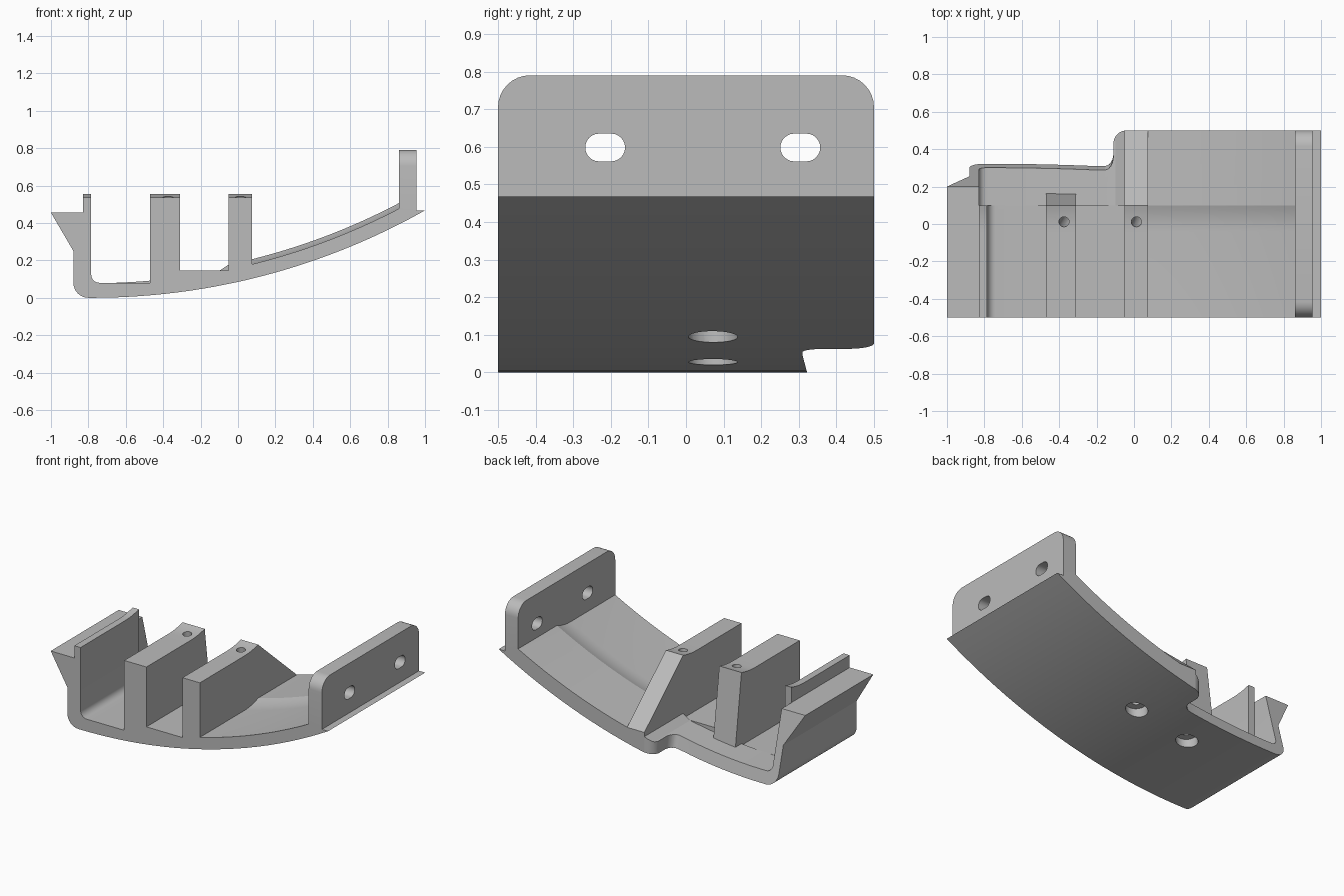
import bpy, bmesh, math
from mathutils import Vector

if "Cube" in bpy.data.objects:
    bpy.data.objects.remove(bpy.data.objects["Cube"], do_unlink=True)

grey = bpy.data.materials.new("plain grey")
grey.use_nodes = True
GREY = (0.5, 0.5, 0.5, 1)
grey.diffuse_color = GREY
grey.node_tree.nodes["Principled BSDF"].inputs["Base Color"].default_value = GREY

# Curved underside: one big circle
R, CX = 3.625, -0.78
TOP, FLANGE = 0.535, 0.455


def bow(x, thick=0.0):
    """Height of the curved sheet at x, offset inwards by thick."""
    return R - math.sqrt((R - thick) ** 2 - (x - CX) ** 2)


def bow_points(x0, x1, thick, n=24):
    xs = [x0 + (x1 - x0) * i / n for i in range(n + 1)]
    return [(x, bow(x, thick)) for x in xs]


def arc(cx, cy, r, a0, a1, n=8):
    angles = [math.radians(a0 + (a1 - a0) * i / n) for i in range(n + 1)]
    return [(cx + r * math.cos(a), cy + r * math.sin(a)) for a in angles]


def loft(name, sections):
    """Closed solid through rings of equal point count."""
    bm = bmesh.new()
    rings = [[bm.verts.new(p) for p in s] for s in sections]
    n = len(rings[0])
    for a, b in zip(rings, rings[1:]):
        for i in range(n):
            j = (i + 1) % n
            bm.faces.new((a[i], a[j], b[j], b[i]))
    bm.faces.new(rings[0])
    bm.faces.new(rings[-1])
    bmesh.ops.recalc_face_normals(bm, faces=bm.faces)
    mesh = bpy.data.meshes.new(name)
    bm.to_mesh(mesh)
    bm.free()
    mesh.materials.append(grey)
    ob = bpy.data.objects.new(name, mesh)
    bpy.context.collection.objects.link(ob)
    return ob


def along_x(name, yz, x0, x1):
    return loft(name, [[(x, y, z) for y, z in yz] for x in (x0, x1)])


def rod(name, a, b, r, n=32):
    """Cylinder between two points."""
    a, b = Vector(a), Vector(b)
    q = (b - a).to_track_quat("Z", "Y")
    ring = [q @ Vector((x, y, 0)) for x, y in arc(0, 0, r, 0, 360, n)[:-1]]
    return loft(name, [[p + v for v in ring] for p in (a, b)])


def combine(body, part, operation):
    mod = body.modifiers.new(operation, "BOOLEAN")
    mod.operation, mod.solver, mod.object = operation, "EXACT", part
    bpy.context.view_layer.objects.active = body
    bpy.ops.object.modifier_apply(modifier=mod.name)
    bpy.data.objects.remove(part, do_unlink=True)


# Sections shared by the front and back halves
under = arc(-0.8, 0.08, 0.08, 180, 270) + bow_points(-0.77, 1.0, 0) + [(0.955, 0.467)]
lip_outside = [(-0.83, FLANGE), (-1, FLANGE), (-0.88, 0.25)]


def front_section(y):
    # upper surfaces sweep up towards the middle
    t = max(0, (y + 0.04) / 0.14) ** 2
    top = TOP + 0.02 * t
    pts = under + bow_points(0.86, 0.075, 0.075 + 0.026 * t)
    pts += [(0.075, top), (-0.05, top), (-0.05, 0.145), (-0.31, 0.145),
            (-0.31, top), (-0.47, top), (-0.47, 0.08)]
    pts += arc(-0.74, 0.125, 0.045, 270, 180)
    pts += [(-0.785, top), (-0.83, top)] + lip_outside
    return [(x, y, z) for x, z in pts]


back_profile = under + bow_points(0.86, -0.05, 0.101) + bow_points(-0.1, -0.78, 0.078)
back_profile += arc(-0.79, 0.118, 0.04, 270, 180) + lip_outside

body = loft("bracket", [front_section(y) for y in
                        (-0.5, -0.04, -0.01, 0.02, 0.05, 0.075, 0.1)])
back = loft("back_half", [[(x, y, z) for x, z in back_profile] for y in (0.1, 0.5)])
combine(body, back, "UNION")

# Sloping rear ends of the two ribs
rib_start = [(0.05, 0.12), (0.05, 0.5), (0.1, TOP + 0.02)]
long_end = along_x("long_rib_end", rib_start + [(0.5, 0.205), (0.5, 0.12)], -0.05, 0.075)
combine(body, long_end, "UNION")
short_end = along_x("short_rib_end",
                    [(0.05, 0.05)] + rib_start[1:] + [(0.168, 0.05)], -0.47, -0.31)
combine(body, short_end, "UNION")

# Mounting plate with rounded top corners and two slots
r = 0.085
plate = along_x("mounting_plate",
                [(-0.5, 0.455), (0.5, 0.455)]
                + arc(0.5 - r, 0.79 - r, r, 0, 90) + arc(r - 0.5, 0.79 - r, r, 90, 180),
                0.86, 0.955)
for cy in (-0.215, 0.304):
    slot = arc(cy + 0.016, 0.598, 0.037, -90, 90, 12) + arc(cy - 0.016, 0.598, 0.037, 90, 270, 12)
    combine(plate, along_x("slot_cutter", slot, 0.8, 1.05), "DIFFERENCE")
combine(body, plate, "UNION")

# Rear notch with a leaning edge
plan = [(-1.2, 0.322), (-0.2, 0.322)] + arc(-0.17, 0.382, 0.06, -75, 0, 6)
plan += arc(-0.04, 0.43, 0.07, 180, 95, 8) + [(-0.046, 0.7), (-1.2, 0.7)]


def lean(y):
    return 0.268 * min(1, max(0, (0.44 - y) / 0.1))


notch = loft("notch_cutter", [[(x, y - lean(y) * z, z) for x, y in plan]
                              for z in (-0.1, 0.9)])
combine(body, notch, "DIFFERENCE")

# Tilted screw holes through the ribs, counterbored below
for low, high in (((-0.34, 0.072, 0.0275), (-0.375, 0.01, 0.55)),
                  ((0.04, 0.072, 0.093), (0.012, 0.01, 0.55))):
    low, high = Vector(low), Vector(high)
    axis = (high - low).normalized()
    combine(body, rod("hole_cutter", low - axis * 0.1, high + axis * 0.1, 0.027), "DIFFERENCE")
    combine(body, rod("bore_cutter", low - axis * 0.1, low + axis * 0.06, 0.065), "DIFFERENCE")

bpy.ops.object.select_all(action="DESELECT")
body.select_set(True)
bpy.context.view_layer.objects.active = body
bpy.ops.object.shade_smooth_by_angle(angle=math.radians(18))
